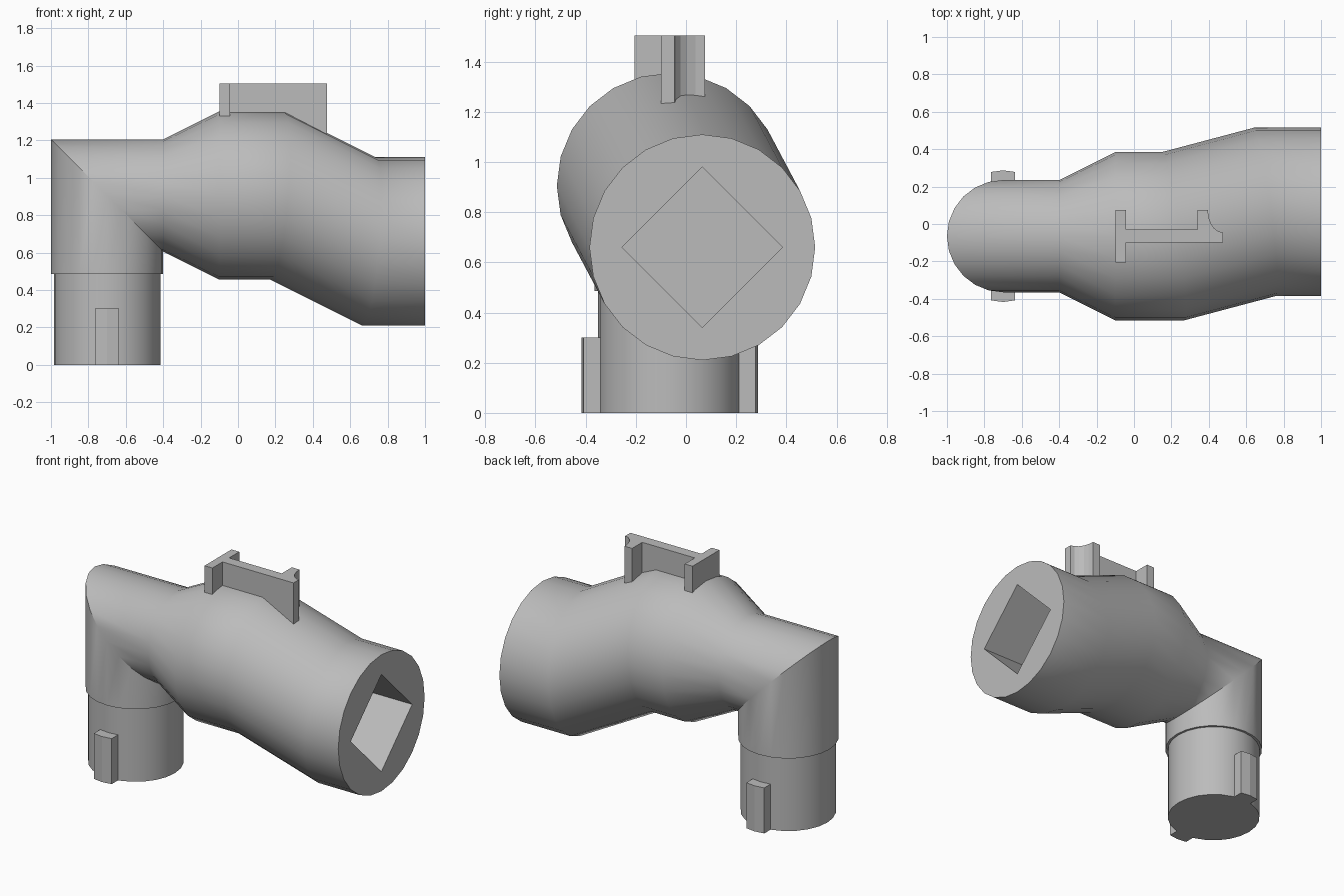
import bpy
import bmesh
from math import sin, cos, pi, radians

cube = bpy.data.objects.get("Cube")
if cube:
    bpy.data.objects.remove(cube, do_unlink=True)

grey = bpy.data.materials.new("light grey")
grey.use_nodes = True
COLOUR = (0.5, 0.5, 0.5, 1)
grey.diffuse_color = COLOUR
grey.node_tree.nodes["Principled BSDF"].inputs["Base Color"].default_value = COLOUR

SIDES = 24
PIPE_X, PIPE_Y, ARM_Z = -0.7, -0.065, 0.905   # plug axis and arm axis
END_Y, END_Z = 0.065, 0.66                    # offset end axis
ANGLES = [2 * pi * i / SIDES for i in range(SIDES)]


def loft(name, rings, smooth=True):
    """Skin a list of equal-length point rings and cap both ends."""
    bm = bmesh.new()
    loops = [[bm.verts.new(p) for p in ring] for ring in rings]
    n = len(loops[0])
    for a, b in zip(loops, loops[1:]):
        for i in range(n):
            j = (i + 1) % n
            bm.faces.new((a[i], a[j], b[j], b[i]))
    bm.faces.new(loops[0])
    bm.faces.new(loops[-1])
    bmesh.ops.recalc_face_normals(bm, faces=bm.faces)
    mesh = bpy.data.meshes.new(name)
    bm.to_mesh(mesh)
    bm.free()
    obj = bpy.data.objects.new(name, mesh)
    bpy.context.collection.objects.link(obj)
    mesh.materials.append(grey)
    if smooth:
        shade(obj)
    return obj


def shade(obj):
    bpy.ops.object.select_all(action='DESELECT')
    obj.select_set(True)
    bpy.context.view_layer.objects.active = obj
    bpy.ops.object.shade_smooth_by_angle(angle=radians(30))


def prism(name, outline, z0, z1):
    return loft(name, [[(x, y, z) for x, y in outline] for z in (z0, z1)], False)


def upright(r, z):
    return [(PIPE_X - r * sin(a), PIPE_Y + r * cos(a), z) for a in ANGLES]


def across(x, r, y=PIPE_Y, z=ARM_Z, skew_y=0.0, skew_z=0.0):
    """Ring across the x axis, its plane optionally tilted for a mitre."""
    return [(x + r * (skew_y * cos(a) + skew_z * sin(a)),
             y + r * cos(a), z + r * sin(a)) for a in ANGLES]


# Mitred elbow, flare and offset barrel as one skin
body = loft("pipe_body", [
    upright(0.3, 0.485),
    across(PIPE_X, 0.3, skew_z=-1.0),
    across(-0.4, 0.3),
    across(-0.1, 0.45),
    across(0.21, 0.45, skew_y=-0.13, skew_z=0.078),
    across(0.7, 0.45, END_Y, END_Z, -0.13, 0.078),
    across(1.0, 0.45, END_Y, END_Z),
], False)

# Diamond socket cut into the barrel end
HALF = 0.32
diamond = [(HALF, 0), (0, HALF), (-HALF, 0), (0, -HALF)]
cutter = loft("socket_cutter", [[(x, END_Y + u, END_Z + v) for u, v in diamond]
                                for x in (0.5, 1.1)], False)
cutter.hide_render = True
cut = body.modifiers.new("socket", 'BOOLEAN')
cut.operation = 'DIFFERENCE'
cut.solver = 'EXACT'
cut.object = cutter
bpy.context.view_layer.objects.active = body
bpy.ops.object.modifier_apply(modifier=cut.name)
bpy.data.objects.remove(cutter, do_unlink=True)
shade(body)

# Plug below the elbow
loft("plug", [upright(0.285, 0), upright(0.285, 0.49)])

# Locking keys on both sides of the plug
key = [(-0.065, 0.2), (0.065, 0.2), (0.065, 0.343), (0, 0.352), (-0.065, 0.343)]
for name, side in (("back_key", 1), ("front_key", -1)):
    prism(name, [(PIPE_X + x, PIPE_Y + side * y) for x, y in key], 0, 0.3)

# Latch fin: cross bar, web, and hook with a hollow curve
BAR_L, BAR_R, WEB_F, WEB_B, TIP = -0.1, -0.043, -0.1, -0.03, 0.475
hollow = [(TIP - 0.08 * sin(t), 0.075 - 0.12 * cos(t))
          for t in [pi / 2 * i / 5 for i in range(6)]]
fin = [(BAR_L, -0.205), (BAR_R, -0.205), (BAR_R, WEB_F), (TIP, WEB_F)]
fin += hollow + [(0.34, 0.075), (0.34, WEB_B), (BAR_R, WEB_B),
                 (BAR_R, 0.075), (BAR_L, 0.075)]
prism("latch_fin", fin, 1.1, 1.505)
